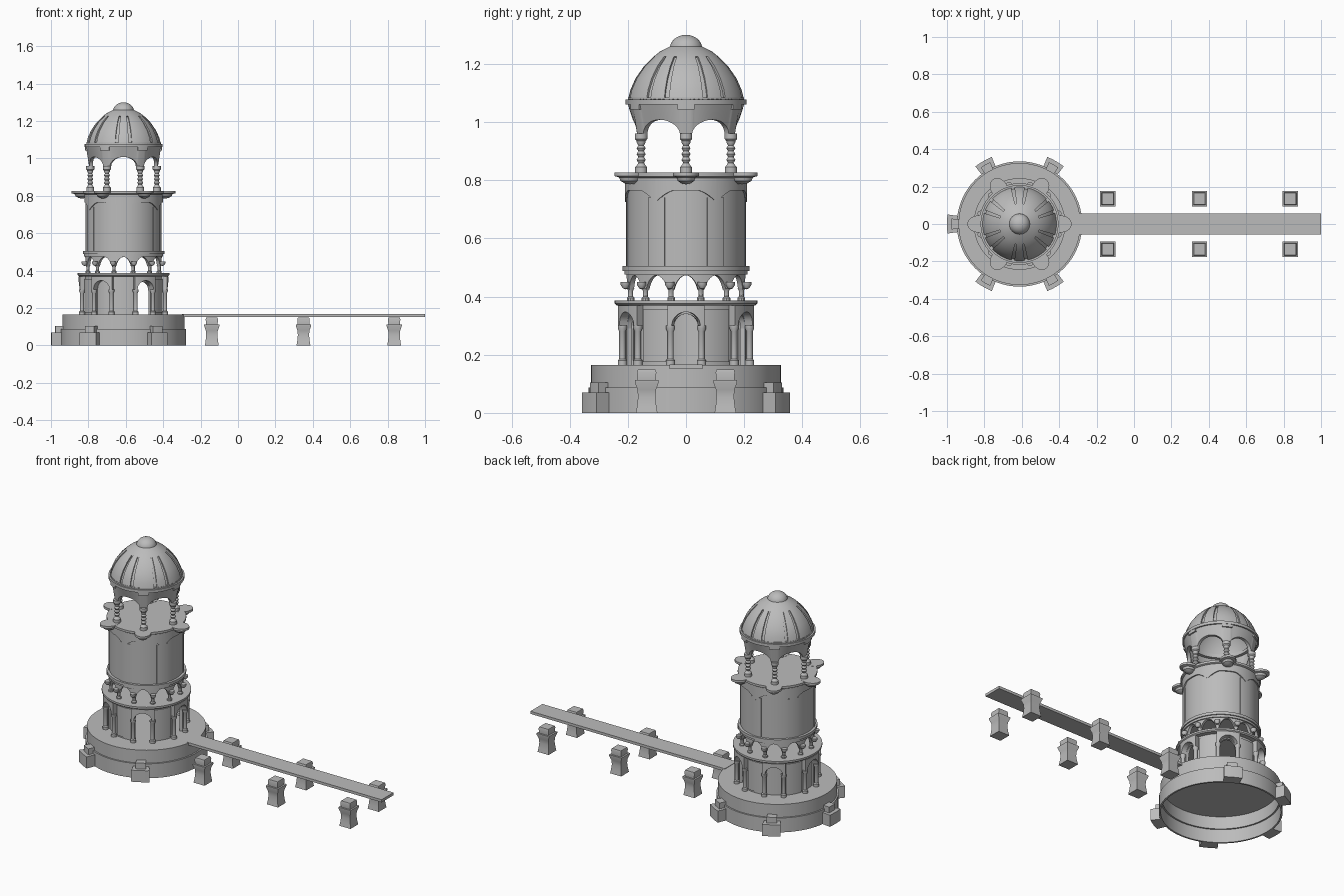
import bpy, bmesh, math
from math import sin, cos, pi, radians, sqrt

cube = bpy.data.objects.get("Cube")
if cube:
    bpy.data.objects.remove(cube)

CX = -0.612  # tower axis
stone = bpy.data.materials.new("grey_stone")
stone.use_nodes = True
GREY = (0.5, 0.5, 0.5, 1)
stone.diffuse_color = GREY
stone.node_tree.nodes["Principled BSDF"].inputs["Base Color"].default_value = GREY


def finish(name, bm, loc=(CX, 0, 0), rot=0):
    bmesh.ops.remove_doubles(bm, verts=bm.verts, dist=1e-5)
    bmesh.ops.recalc_face_normals(bm, faces=bm.faces)
    mesh = bpy.data.meshes.new(name)
    bm.to_mesh(mesh)
    bm.free()
    mesh.materials.append(stone)
    ob = bpy.data.objects.new(name, mesh)
    bpy.context.collection.objects.link(ob)
    ob.location = loc
    ob.rotation_euler.z = rot
    bpy.ops.object.select_all(action='DESELECT')
    ob.select_set(True)
    bpy.context.view_layer.objects.active = ob
    bpy.ops.object.shade_smooth_by_angle(angle=radians(35))
    return ob


def lathe(name, profile, n=72, loc=(CX, 0, 0), closed=True, rot=0, phase=0):
    """Turn an (r, z) profile round the vertical axis."""
    bm = bmesh.new()
    rings = [[bm.verts.new((r * cos(2 * pi * i / n + phase), r * sin(2 * pi * i / n + phase), z))
              for i in range(n)] for r, z in profile]
    pairs = list(zip(rings, rings[1:]))
    if closed:
        pairs.append((rings[-1], rings[0]))
    for a, b in pairs:
        for i in range(n):
            j = (i + 1) % n
            bm.faces.new((a[i], a[j], b[j], b[i]))
    bmesh.ops.dissolve_degenerate(bm, dist=1e-6, edges=bm.edges)
    return finish(name, bm, loc, rot)


def ring(name, r0, r1, z0, z1):
    return lathe(name, [(r0, z0), (r1, z0), (r1, z1), (r0, z1)])


def band(name, r0, r1, mid, half, bottom, top, n=16, flare=0):
    """Curved wall piece; bottom and top are heights or functions of t in -1..1."""
    bm = bmesh.new()
    cuts = []
    for i in range(n + 1):
        t = -1 + 2 * i / n
        a = radians(mid + half * t)
        lo = bottom(t) if callable(bottom) else bottom
        hi = top(t) if callable(top) else top
        cuts.append([bm.verts.new((r * cos(a), r * sin(a), z)) for r, z in
                     ((r0, lo), (r1, lo), (r1 + flare, hi), (r0 + flare, hi))])
    for a, b in zip(cuts, cuts[1:]):
        for k in range(4):
            m = (k + 1) % 4
            bm.faces.new((a[k], a[m], b[m], b[k]))
    bm.faces.new(cuts[0])
    bm.faces.new(cuts[-1])
    return finish(name, bm)


def arch(spring, rise, width, power=0.5):
    """Height of an arched opening filling the given share of a bay."""
    return lambda t: spring + rise * max(0, 1 - (t / width) ** 2) ** power


def polar(r, deg, z=0):
    return (CX + r * cos(radians(deg)), r * sin(radians(deg)), z)


# Hollow stepped base
lathe("base", [(0, .165), (.326, .165), (.326, .087), (.335, .087), (.335, 0),
               (.325, 0), (.325, .08), (.316, .08), (.316, .155), (0, .155)])
for deg in (60, 120, 180, 240, 300):
    band("base_buttress", .325, .388, deg, 7.5, 0, .07, 6)
    band("base_buttress_cap", .325, .366, deg, 4.5, .07, .105, 4)

# Walkway and its flared square posts
bm = bmesh.new()
bmesh.ops.create_cube(bm, size=1)
bmesh.ops.scale(bm, vec=(1.3, .114, .016), verts=bm.verts)
finish("walkway", bm, (.35, 0, .159))
POST = [(0, 0), (.037, 0), (.033, .025), (.03, .055), (.032, .08), (.041, .105),
        (.041, .113), (.031, .113), (.033, .14), (.03, .15), (0, .15)]
for x in (-.14, .35, .835):
    for y in (-.135, .135):
        lathe("walkway_post", [(r * sqrt(2), z) for r, z in POST], 4, (x, y, 0), False, phase=pi / 4)

# Lower storey: walls, arched bays and porch columns
for k in range(6):
    deg = 60 * k
    band("lower_wall", .195, .212, deg + 30, 17, .165, .37)
    band("wall_panel", .21, .218, deg + 30, 13, .175, .355)
    if k in (0, 1, 5):
        band("doorway_arch", .195, .212, deg, 14, arch(.29, .05, .9), .37, 24)
    else:
        band("blind_bay", .19, .204, deg, 14, .165, .37)
    band("porch_arch", .208, .241, deg, 15.5, arch(.295, .052, .78), .37, 28)
    for side in (-13.5, 13.5):
        lathe("porch_column", [(0, .165), (.016, .165), (.016, .18), (.011, .185), (.011, .28),
                               (.016, .29), (.016, .3), (0, .3)], 12,
              polar(.228, deg + side), False)
lathe("lower_cornice", [(0, .37), (.238, .37), (.245, .376), (.245, .387), (0, .387)], closed=False)

# Open gallery of pointed arches
for k in range(12):
    deg = 30 * k
    band("gallery_arch", .188, .205, deg, 15, arch(.425, .048, .8, .8), .49, 20)
    lathe("gallery_column", [(0, .387), (.014, .387), (.014, .395), (.009, .4), (.009, .42),
                             (.014, .428), (0, .428)], 10, polar(.197, deg + 15), False)
    lathe("gallery_bracket", [(0, .425), (.008, .428), (.016, .44), (.016, .45), (0, .45)],
          12, polar(.216, deg + 15), False)
ring("gallery_cornice", .18, .212, .475, .49)
ring("gallery_cornice_lip", .18, .218, .488, .505)

# Main drum with pilasters and scalloped frieze
lathe("drum", [(0, .5), (.203, .5), (.203, .812), (0, .812)], closed=False)
for k in range(6):
    deg = 60 * k
    band("drum_pilaster", .2, .207, deg + 30, 9, .5, .74, 6)
    band("drum_frieze", .2, .21, deg, 30, lambda t: .765 - .04 * max(0, abs(t) * 1.6 - .6) ** 1.5, .812, 24)

# Balcony rim with rounded lobes
lathe("balcony_floor", [(0, .808), (.21, .808), (.218, .813), (.218, .826), (0, .826)], closed=False)
for k in range(6):
    lobe = lathe("balcony_lobe", [(0, .786), (.014, .788), (.028, .798), (.032, .81), (.045, .814),
                                  (.045, .827), (0, .827)], 28,
                 polar(.222, 60 * k), False, radians(60 * k))
    lobe.scale.x = 1.25

# Pavilion: turned columns, flared arches, cornice
SHAFT = [(.013 + .003 * cos(i * pi), .85 + .01 * i) for i in range(9)]
for k in range(6):
    deg = 60 * k
    lathe("pavilion_column", [(0, .826), (.021, .826), (.021, .845)] + SHAFT +
          [(.016, .935), (.022, .942), (.022, .96), (0, .96)], 14, polar(.178, deg), False)
    band("pavilion_arch", .165, .183, deg + 30, 30, arch(.952, .056, .8), 1.064, 40, .018)
    band("pavilion_keystone", .185, .206, deg, 8, 1.043, 1.064, 6)
ring("pavilion_cornice", .165, .208, 1.06, 1.077)

# Ribbed dome and finial
DOME = [(.192, 1.075), (.184, 1.108), (.166, 1.148), (.138, 1.188), (.106, 1.22), (.08, 1.238), (.05, 1.252)]
lathe("dome", DOME + [(r - .012, z - .008) for r, z in reversed(DOME)])
lathe("dome_crown", [(.1, 1.222), (.11, 1.226), (.09, 1.242), (.055, 1.26), (.04, 1.25)])
ring("dome_foot", .17, .199, 1.075, 1.085)


def rib(mid, half):
    """Raised strip that follows the dome."""
    bm = bmesh.new()
    n = 8
    rows = []
    for r, z in DOME[:-1]:
        rows.append([[bm.verts.new(((r + d) * cos(a), (r + d) * sin(a), z + .5 * d)) for d in (-.004, .007)]
                     for a in (radians(mid + half * (2 * i / n - 1)) for i in range(n + 1))])
    for a, b in zip(rows, rows[1:]):
        for i in range(n):
            for s in (0, 1):
                bm.faces.new((a[i][s], a[i + 1][s], b[i + 1][s], b[i][s]))
        for i in (0, n):
            bm.faces.new((a[i][0], a[i][1], b[i][1], b[i][0]))
    for row in (rows[0], rows[-1]):
        for i in range(n):
            bm.faces.new((row[i][0], row[i][1], row[i + 1][1], row[i + 1][0]))
    finish("dome_rib", bm)


for k in range(6):
    rib(60 * k + 30, 8)
    rib(60 * k, 17)
lathe("finial", [(.056, 1.25)] + [(.056 * cos(i * pi / 16), 1.252 + .048 * sin(i * pi / 16)) for i in range(9)],
      32, closed=False)
